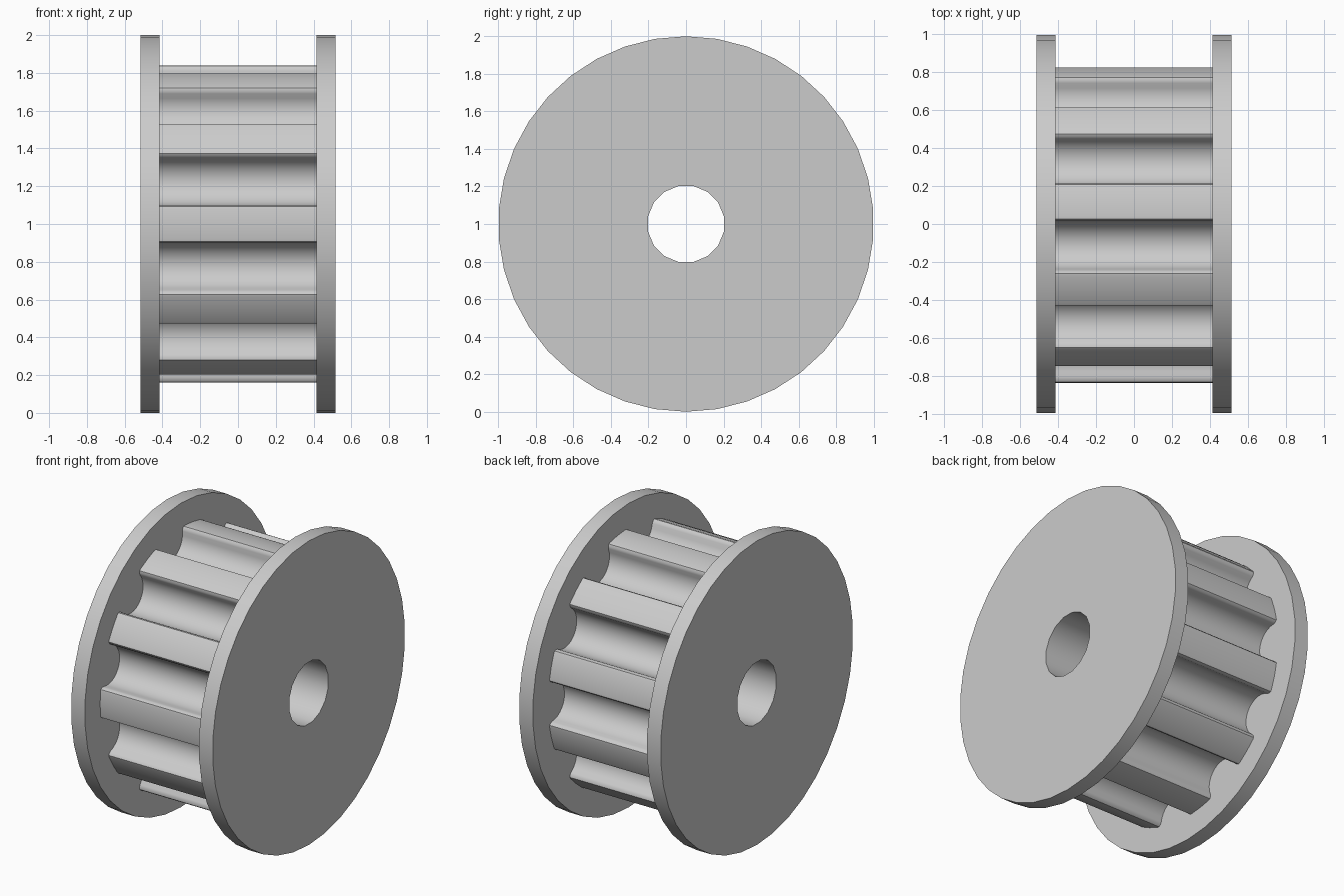
import bpy
import bmesh
from math import sin, cos, atan2, hypot, radians, pi, tau

cube = bpy.data.objects.get("Cube")
if cube:
    bpy.data.objects.remove(cube, do_unlink=True)

TEETH = 11
PITCH = tau / TEETH
BORE = 0.206

metal = bpy.data.materials.new("plain grey")
metal.use_nodes = True
GREY = (0.6, 0.6, 0.6, 1)
metal.diffuse_color = GREY
metal.node_tree.nodes["Principled BSDF"].inputs["Base Color"].default_value = GREY


def polar(r, a):
    """Point (y, z) on the wheel, angle from the front upwards."""
    return -r * cos(a), 1 + r * sin(a)


def circle(r, n, start):
    return [polar(r, start + tau * i / n) for i in range(n)]


def toothed_outline(tip=0.84, centre=0.80, groove=0.13, steps=14):
    """Rounded tooth tips with a half-round groove after each."""
    pts = []
    for t in range(TEETH):
        mid = t * PITCH
        half = [(0.838, radians(6.3)), (tip, radians(5.3))]
        pts += [polar(r, mid - a) for r, a in half]
        pts.append(polar(tip, mid))
        pts += [polar(r, mid + a) for r, a in reversed(half)]
        pts.append(polar(0.826, mid + radians(6.9)))
        for s in range(steps + 1):
            b = pi * s / steps
            side, up = -groove * cos(b), centre - groove * sin(b)
            pts.append(polar(hypot(side, up), mid + PITCH / 2 + atan2(side, up)))
        pts.append(polar(0.826, mid + PITCH - radians(6.9)))
    return pts


def bored_solid(name, outline, x0, x1, capped):
    """Extrude an outline along x with the shaft bore through it."""
    bm = bmesh.new()
    rims = {x0: [], x1: []}
    bore = circle(BORE, 16, pi / 16)
    for loop, inward in ((outline, False), (bore, True)):
        a, b = ([bm.verts.new((x, y, z)) for y, z in loop] for x in (x0, x1))
        for i in range(len(loop)):
            j = (i + 1) % len(loop)
            quad = [a[i], b[i], b[j], a[j]]
            bm.faces.new(quad[::-1] if inward else quad)
            rims[x0].append(bm.edges.get((a[i], a[j])))
            rims[x1].append(bm.edges.get((b[i], b[j])))
    if capped:
        for edges in rims.values():
            bmesh.ops.triangle_fill(bm, edges=edges, use_beauty=True)
        bmesh.ops.recalc_face_normals(bm, faces=bm.faces)
    mesh = bpy.data.meshes.new(name)
    bm.to_mesh(mesh)
    bm.free()
    mesh.materials.append(metal)
    obj = bpy.data.objects.new(name, mesh)
    bpy.context.collection.objects.link(obj)
    bpy.ops.object.select_all(action="DESELECT")
    obj.select_set(True)
    bpy.context.view_layer.objects.active = obj
    bpy.ops.object.shade_smooth_by_angle(angle=radians(30))


# Toothed drum between two bored flanges
bored_solid("toothed_drum", toothed_outline(), -0.415, 0.415, False)
disc = circle(1, 38, pi / 2)
bored_solid("right_flange", disc, -0.515, -0.415, True)
bored_solid("left_flange", disc, 0.415, 0.515, True)
